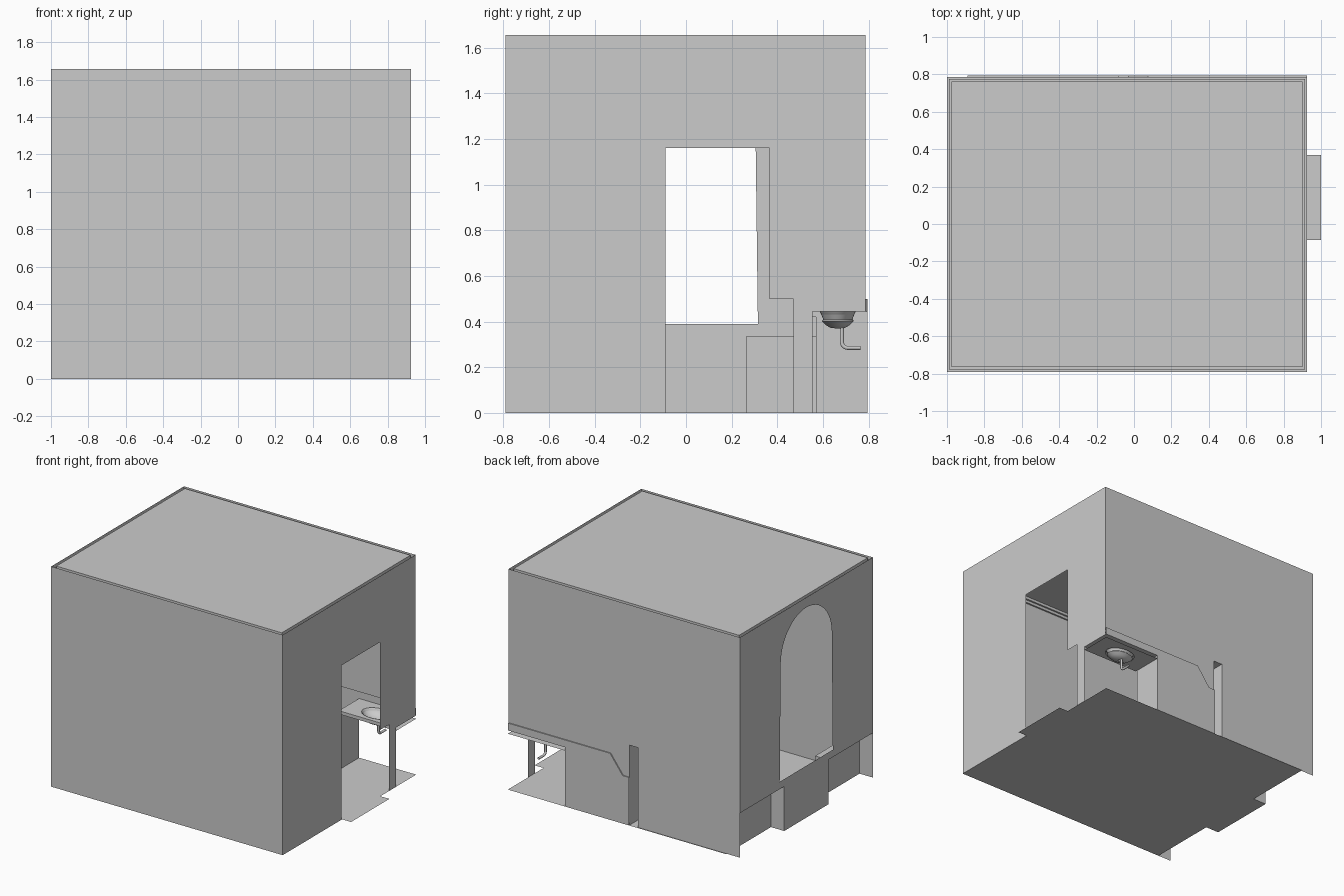
import bpy, bmesh, math
from mathutils import Vector

if "Cube" in bpy.data.objects:
    bpy.data.objects.remove(bpy.data.objects["Cube"])

X0, X1, XD = -1.0, 0.925, 1.0      # left wall, right wall, door threshold
YF, YB, YL = -0.79, 0.787, 0.795   # front wall, back wall, lower back wall
TOP = 1.655


def finish(name, bm):
    me = bpy.data.meshes.new(name)
    bm.to_mesh(me)
    bm.free()
    ob = bpy.data.objects.new(name, me)
    bpy.context.collection.objects.link(ob)
    return ob


def panel(name, axis, pos, *loops):
    """Flat sheet perpendicular to an axis; later loops are holes."""
    put = {'x': lambda a, b: (pos, a, b),
           'y': lambda a, b: (a, pos, b),
           'z': lambda a, b: (a, b, pos)}[axis]
    bm = bmesh.new()
    edges = []
    for loop in loops:
        vs = [bm.verts.new(put(*p)) for p in loop]
        edges += [bm.edges.new((vs[i - 1], vs[i])) for i in range(len(vs))]
    n = {'x': (1, 0, 0), 'y': (0, 1, 0), 'z': (0, 0, 1)}[axis]
    bmesh.ops.triangle_fill(bm, use_beauty=True, edges=edges, normal=Vector(n))
    bmesh.ops.dissolve_limit(bm, angle_limit=0.01, verts=bm.verts[:], edges=bm.edges[:])
    return finish(name, bm)


def rect(a0, b0, a1, b1):
    return [(a0, b0), (a1, b0), (a1, b1), (a0, b1)]


def box(name, lo, hi, skip=()):
    """Box, optionally without the faces whose normals are listed."""
    bm = bmesh.new()
    bmesh.ops.create_cube(bm, size=1)
    bm.normal_update()
    gone = [f for f in bm.faces if any((f.normal - Vector(s)).length < 0.1 for s in skip)]
    bmesh.ops.delete(bm, geom=gone, context='FACES')
    for v in bm.verts:
        v.co = [lo[i] + (v.co[i] + 0.5) * (hi[i] - lo[i]) for i in range(3)]
    return finish(name, bm)


# Floor with the door threshold and the bay under the window
panel("floor", 'z', 0, [
    (X1, YF), (X1, -0.085), (XD, -0.085), (XD, 0.37), (X1, 0.37), (X1, YL),
    (-0.89, YL), (-0.89, 0.262), (X0, 0.262), (X0, -0.262), (-0.89, -0.262), (-0.89, YF)])

# Front wall
panel("front_wall", 'y', YF, rect(X0, 0, X1, TOP))

# Right wall with doorway and the openings beside the counter
panel("right_wall", 'x', X1, [
    (YF, 0), (YF, TOP), (YB, TOP), (YB, 0.445), (0.555, 0.445), (0.555, 0), (0.47, 0),
    (0.47, 0.5), (0.365, 0.5), (0.365, 1.16), (-0.09, 1.16), (-0.09, 0)])

# Left wall with arched window
arch = [(-0.315, 0.39), (0.315, 0.39)]
for i in range(25):
    a = math.pi * i / 24
    arch.append((0.304 * math.cos(a), 1.27 + 0.31 * math.sin(a)))
panel("window_wall", 'x', X0, [
    (YF, 0.335), (YF, TOP), (YB, TOP), (YB, 0.335), (0.262, 0.335), (0.262, 0),
    (-0.262, 0), (-0.262, 0.335)], arch)

# Low ledges either side of the window bay
for name, a, b, end in (("front_ledge", YF, -0.262, -1), ("back_ledge", 0.262, YB, 1)):
    box(name, (X0, a, 0), (-0.89, b, 0.335), skip=[(-1, 0, 0), (0, 0, -1), (0, end, 0)])

# Back wall: upper sheet, slightly offset lower sheet and the lip joining them
step = [(X1, 0.5), (0.075, 0.5), (-0.03, 0.36), (-0.083, 0.36)]
panel("back_wall", 'y', YB, [(X0, 0), (X0, TOP), (X1, TOP)] + step +
      [(-0.083, 0.6), (-0.154, 0.6), (-0.154, 0)])
panel("lower_back_wall", 'y', YL, step + [(-0.083, 0), (0.45, 0), (0.45, 0.445), (X1, 0.445)])
bm = bmesh.new()
rows = [[bm.verts.new((x, y, z)) for y in (YB, YL)] for x, z in step]
for p, q in zip(rows, rows[1:]):
    bm.faces.new((p[0], p[1], q[1], q[0]))
finish("back_wall_lip", bm)

# Half-height partition, hollow from behind
box("partition", (-0.154, 0.58, 0), (-0.083, YB, 0.6), skip=[(0, 1, 0), (0, 0, -1)])

# Ceiling with stepped crown moulding
bm = bmesh.new()
rings = []
for inset, z in ((0.0, 1.615), (0.012, 1.615), (0.012, 1.635), (0.025, 1.635), (0.025, TOP)):
    rings.append([bm.verts.new((x, y, z)) for x, y in
                  rect(X0 + inset, YF + inset, X1 - inset, YB - inset)])
for p, q in zip(rings, rings[1:]):
    for i in range(4):
        bm.faces.new((p[i - 1], p[i], q[i], q[i - 1]))
bm.faces.new(rings[-1])
finish("ceiling", bm)

# Counter with an oval cut-out, and its side panel
SX, SY, RX, RY = 0.69, 0.665, 0.115, 0.08
N = 32
oval = [(SX + RX * math.cos(2 * math.pi * i / N), SY + RY * math.sin(2 * math.pi * i / N))
        for i in range(N)]
outer = rect(0.45, 0.555, X1, YL)
panel("counter_top", 'z', 0.445, outer, oval)
panel("counter_underside", 'z', 0.42, outer, oval)
panel("counter_front", 'y', 0.555, rect(0.45, 0.42, X1, 0.445))
panel("counter_end", 'x', 0.45, rect(0.555, 0.42, YL, 0.445))
panel("counter_side_panel", 'x', 0.45, rect(0.57, 0, YL, 0.42))

# Oval basin, turned from a profile of (radius fraction, height)
profile = [(1.0, 0.447), (0.9, 0.43), (0.7, 0.412), (0.4, 0.4), (0.12, 0.396),
           (0.12, 0.37), (0.4, 0.373), (0.65, 0.384), (0.88, 0.403), (0.8, 0.41), (0.95, 0.44)]
bm = bmesh.new()
rings = [[bm.verts.new((SX + RX * r * math.cos(2 * math.pi * i / N),
                        SY + RY * r * math.sin(2 * math.pi * i / N), z)) for i in range(N)]
         for r, z in profile]
for p, q in zip(rings, rings[1:]):
    for i in range(N):
        bm.faces.new((p[i - 1], p[i], q[i], q[i - 1]))
basin = finish("basin", bm)

# Drain pipe bending back towards the wall
cu = bpy.data.curves.new("drain_pipe", 'CURVE')
cu.dimensions = '3D'
cu.bevel_depth = 0.009
cu.bevel_resolution = 3
cu.use_fill_caps = True
path = [(0.683, 0.385)]
path += [(0.708 - 0.025 * math.cos(a), 0.31 - 0.025 * math.sin(a))
         for a in [math.pi / 2 * i / 6 for i in range(7)]] + [(0.765, 0.285)]
sp = cu.splines.new('POLY')
sp.points.add(len(path) - 1)
for pt, (y, z) in zip(sp.points, path):
    pt.co = (SX, y, z, 1)
pipe = bpy.data.objects.new("drain_pipe", cu)
bpy.context.collection.objects.link(pipe)

# Smooth shading on the round parts
bpy.ops.object.select_all(action='DESELECT')
pipe.select_set(True)
bpy.context.view_layer.objects.active = pipe
bpy.ops.object.convert(target='MESH')
basin.select_set(True)
bpy.ops.object.shade_smooth_by_angle(angle=math.radians(40))
